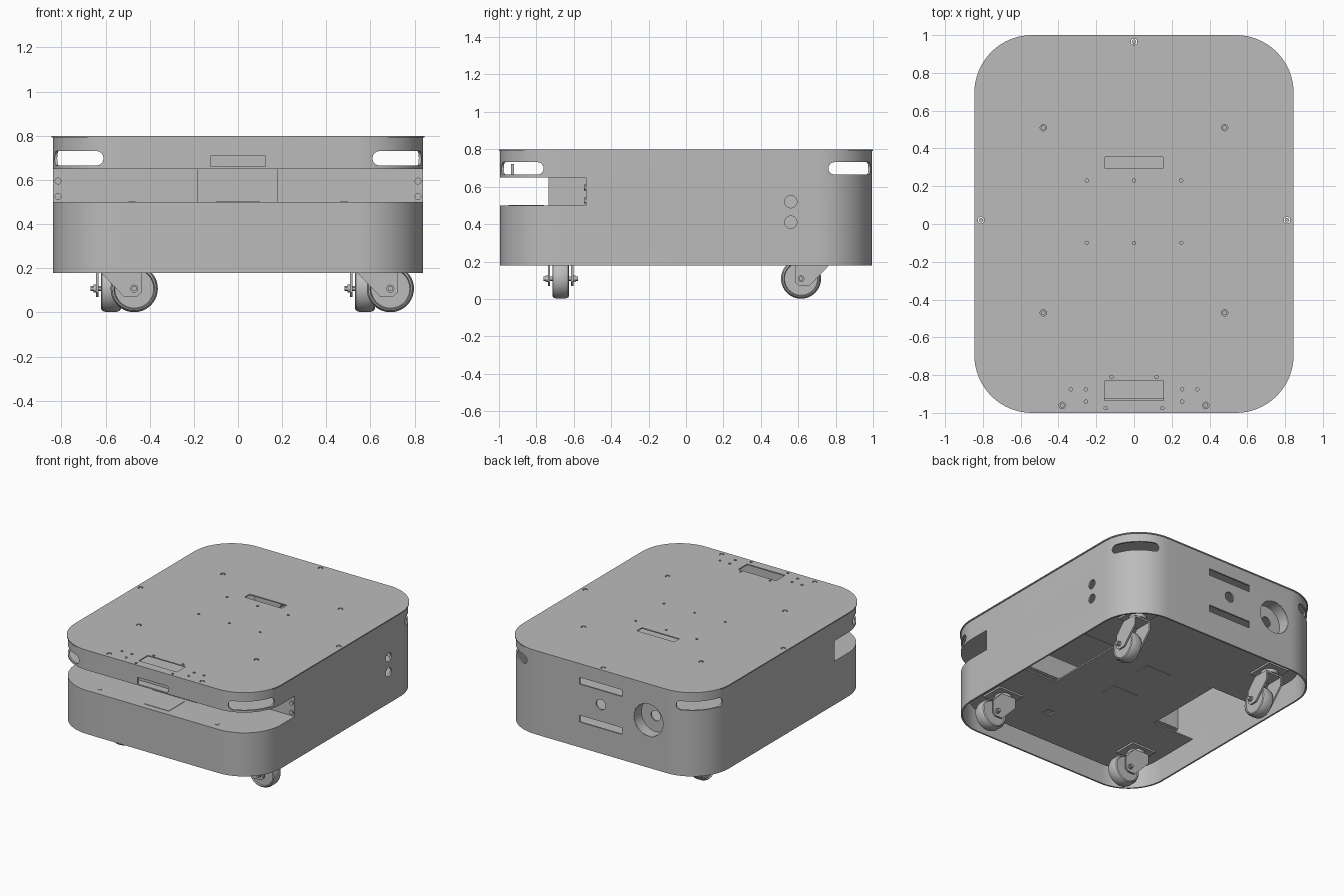
import bpy, bmesh
from math import pi, sin, cos, radians
from mathutils import Matrix

if "Cube" in bpy.data.objects:
    bpy.data.objects.remove(bpy.data.objects["Cube"])

grey = bpy.data.materials.new("plain grey")
grey.use_nodes = True
grey.diffuse_color = (0.5, 0.5, 0.5, 1)
grey.node_tree.nodes["Principled BSDF"].inputs["Base Color"].default_value = (0.5, 0.5, 0.5, 1)

UP = Matrix.Identity(4)
ALONG_Y = Matrix.Rotation(pi / 2, 4, 'X')          # plan (x, z), depth along -y
ALONG_X = Matrix(((0, 0, 1, 0), (1, 0, 0, 0), (0, 1, 0, 0), (0, 0, 0, 1)))  # plan (y, z)
made = []


# ---- helpers ----
def circle(u, v, r, n=24):
    return [(u + r * cos(2 * pi * i / n), v + r * sin(2 * pi * i / n)) for i in range(n)]


def rect(u0, u1, v0, v1):
    return [(u0, v0), (u1, v0), (u1, v1), (u0, v1)]


def outline(hx, hy, r, back=None, n=16):
    """Rounded rectangle; with back set, only the front part up to y = back."""
    pts = []
    for k, (sx, sy) in enumerate([(-1, -1), (1, -1), (1, 1), (-1, 1)]):
        if back is not None and sy > 0:
            pts.append((sx * hx, back))
            continue
        for i in range(n + 1):
            a = pi + (k + i / n) * pi / 2
            pts.append((sx * (hx - r) + r * cos(a), sy * (hy - r) + r * sin(a)))
    return pts


def prism(bm, pts, lo, hi, m=UP):
    a = [bm.verts.new(m @ Matrix.Translation((u, v, lo)).translation) for u, v in pts]
    b = [bm.verts.new(m @ Matrix.Translation((u, v, hi)).translation) for u, v in pts]
    bm.faces.new(a[::-1])
    bm.faces.new(b)
    for i in range(len(pts)):
        j = (i + 1) % len(pts)
        bm.faces.new((a[i], a[j], b[j], b[i]))


def ring(bm, outer, inner, lo, hi, m=UP):
    loops = [[bm.verts.new(m @ Matrix.Translation((u, v, w)).translation) for u, v in pts]
             for pts, w in ((outer, lo), (outer, hi), (inner, hi), (inner, lo))]
    n = len(outer)
    for k in range(4):
        p, q = loops[k], loops[(k + 1) % 4]
        for i in range(n):
            j = (i + 1) % n
            bm.faces.new((p[i], p[j], q[j], q[i]))


def finish(name, bm, cutter=None):
    for b in filter(None, (bm, cutter)):
        bmesh.ops.recalc_face_normals(b, faces=b.faces)
    me = bpy.data.meshes.new(name)
    bm.to_mesh(me)
    me.materials.append(grey)
    ob = bpy.data.objects.new(name, me)
    bpy.context.collection.objects.link(ob)
    if cutter:
        cut_me = bpy.data.meshes.new(name + "_cutter")
        cutter.to_mesh(cut_me)
        cut = bpy.data.objects.new(name + "_cutter", cut_me)
        cut.hide_render = True
        bpy.context.collection.objects.link(cut)
        mod = ob.modifiers.new("openings", 'BOOLEAN')
        mod.object, mod.operation, mod.solver = cut, 'DIFFERENCE', 'EXACT'
        deps = bpy.context.evaluated_depsgraph_get()
        baked = bpy.data.meshes.new_from_object(ob.evaluated_get(deps))
        ob.modifiers.clear()
        ob.data = baked
        bpy.data.objects.remove(cut)
    made.append(ob)
    return ob


def solid(name, pts, lo, hi, m=UP):
    bm = bmesh.new()
    prism(bm, pts, lo, hi, m)
    return finish(name, bm)


# ---- outer shell with its openings ----
HX, HY, R, WALL = 0.838, 0.995, 0.3, 0.012
shell, cut = bmesh.new(), bmesh.new()
ring(shell, outline(HX, HY, R), outline(HX - WALL, HY - WALL, R - WALL), 0.178, 0.794)
prism(cut, rect(-1, 1, -1.1, -0.535), 0.5, 0.65)                      # front scanner slot
for y_z in ((0.56, 0.52), (0.56, 0.41)):                              # side button holes
    prism(cut, circle(*y_z, 0.033), 0.7, 0.9, ALONG_X)
prism(cut, rect(-0.125, 0.125, 0.66, 0.708), 0.95, 1.05, ALONG_Y)     # front hand slot
for z in (0.67, 0.39):                                                # rear vents
    prism(cut, rect(-0.175, 0.175, z - 0.025, z + 0.025), -1.05, -0.95, ALONG_Y)
prism(cut, circle(0, 0.54, 0.038), -1.05, -0.95, ALONG_Y)
prism(cut, circle(-0.39, 0.53, 0.12, 48), -1.05, -0.95, ALONG_Y)

# corner grips: a stadium shape wrapped around each corner
for sx in (-1, 1):
    for sy in (-1, 1):
        side = []
        for r in (0.24, 0.36):
            loop = []
            for end, mid in ((1, 70), (-1, 19)):
                for i in range(9):
                    t = -pi / 2 + pi * i / 8
                    a = radians(mid) + end * 0.11 * cos(t)
                    loop.append(cut.verts.new((sx * (HX - R + r * cos(a)),
                                               sy * (HY - R + r * sin(a)),
                                               0.698 + end * 0.033 * sin(t))))
            side.append(loop)
        # strips across the stadium keep every face nearly flat
        n = len(side[0])
        for i in range(n):
            j = (i + 1) % n
            cut.faces.new((side[0][i], side[0][j], side[1][j], side[1][i]))
        for loop in side:
            ends = [e for e in cut.edges if e.verts[0] in loop and e.verts[1] in loop]
            bmesh.ops.triangle_fill(cut, edges=ends, use_beauty=True)
finish("outer_shell", shell, cut)

# ---- lid with screw holes and access windows ----
screws = [(0, 0.965)] + [(s * x, y) for s in (-1, 1) for x, y in
                         ((0.48, 0.51), (0.81, 0.02), (0.48, -0.47), (0.38, -0.96))]
holes = [(x, y) for x in (-0.25, 0, 0.25) for y in (0.23, -0.1)]
holes += [(s * x, y) for s in (-1, 1) for x, y in
          ((0.335, -0.875), (0.255, -0.875), (0.255, -0.94), (0.12, -0.81), (0.15, -0.975))]
lid, cut = bmesh.new(), bmesh.new()
prism(lid, outline(0.845, 1.0, 0.305), 0.792, 0.8)
for p in screws:
    prism(cut, circle(*p, 0.017, 16), 0.7, 0.9)
for p in holes:
    prism(cut, circle(*p, 0.009, 12), 0.7, 0.9)
prism(cut, rect(-0.153, 0.153, 0.295, 0.355), 0.7, 0.9)
prism(cut, rect(-0.155, 0.155, -0.935, -0.83), 0.7, 0.9)
finish("lid", lid, cut)
heads = bmesh.new()
for p in screws:
    prism(heads, circle(*p, 0.012, 12), 0.78, 0.797)
finish("lid_screws", heads)

# ---- front scanner bay ----
front = outline(HX - 0.005, HY - 0.005, R - 0.005, back=-0.53)
solid("bay_floor", front, 0.492, 0.5)
solid("bay_ceiling", front, 0.65, 0.657)
solid("bay_back_wall", rect(-0.835, 0.835, -0.535, -0.525), 0.5, 0.65)
solid("bay_centre_block", rect(-0.185, 0.18, -0.735, -0.535), 0.5, 0.65)
solid("bay_floor_plate", rect(-0.1, 0.1, -0.95, -0.76), 0.5, 0.503)
solid("hand_slot_backing", rect(-0.17, 0.17, -0.935, -0.92), 0.657, 0.72)
bolts = bmesh.new()
for s in (-1, 1):
    for z in (0.525, 0.595):
        prism(bolts, circle(s * 0.815, z, 0.016, 12), 0.535, 0.545, ALONG_Y)
    prism(bolts, circle(s * 0.48, -0.93, 0.015, 12), 0.5, 0.503)
finish("bay_screws", bolts)

# ---- round charging cup in the rear face ----
cup = bmesh.new()
rim = circle(-0.39, 0.53, 0.124, 48)
ring(cup, rim, circle(-0.39, 0.53, 0.118, 48), -0.993, -0.9, ALONG_Y)
ring(cup, rim, circle(-0.39, 0.53, 0.038, 48), -0.91, -0.9, ALONG_Y)
finish("charging_cup", cup)

# ---- base plate with side notches ----
base, cut = bmesh.new(), bmesh.new()
prism(base, outline(0.77, 0.95, 0.25), 0.3, 0.31)
for s in (-1, 1):
    prism(cut, rect(*sorted((s * 0.43, s * 0.9)), -0.31, 0.31), 0.2, 0.4)
prism(cut, rect(0.17, 0.23, -0.68, -0.62), 0.2, 0.4)
finish("base_plate", base, cut)
panels = bmesh.new()
for y in (-0.15, 0.2):
    prism(panels, rect(-0.1, 0.1, y - 0.06, y + 0.06), 0.296, 0.3)
finish("base_hatches", panels)


# ---- swivel casters: pivot at the origin, wheel trailing along +x ----
def caster(name, x, y, turn):
    wheel_x, wheel_z = 0.11, 0.108
    bm = bmesh.new()
    profile = [(-0.036, 0.088), (-0.045, 0.092), (-0.04, 0.1), (-0.022, 0.107),
               (0.022, 0.107), (0.04, 0.1), (0.045, 0.092), (0.036, 0.088)]
    loops = [[bm.verts.new((u + 0, w, v)) for u, v in circle(wheel_x, wheel_z, r, 40)]
             for w, r in profile]
    for p, q in zip(loops, loops[1:]):
        for i in range(40):
            j = (i + 1) % 40
            bm.faces.new((p[i], p[j], q[j], q[i]))
    bm.faces.new(loops[0])
    bm.faces.new(loops[-1])
    wheel = finish(name + "_wheel", bm)
    bm = bmesh.new()
    cheek = [(-0.05, 0.26), (-0.05, 0.19), (0.065, 0.07), (0.12, 0.07),
             (0.143, 0.09), (0.143, 0.18), (0.07, 0.26)]
    for w in (-0.068, 0.056):
        prism(bm, cheek, w, w + 0.012, ALONG_Y)
    prism(bm, rect(-0.05, 0.07, -0.068, 0.068), 0.25, 0.262)
    prism(bm, circle(0, 0, 0.06), 0.262, 0.287)
    prism(bm, rect(-0.1, 0.1, -0.085, 0.085), 0.287, 0.3)
    prism(bm, circle(wheel_x, wheel_z, 0.012, 12), -0.092, 0.092, ALONG_Y)
    for w in (-0.08, 0.068):
        prism(bm, circle(wheel_x, wheel_z, 0.018, 16), w, w + 0.012, ALONG_Y)
    fork = finish(name + "_fork", bm)
    for ob in (wheel, fork):
        ob.matrix_world = Matrix.Translation((x, y, 0)) @ Matrix.Rotation(turn, 4, 'Z')


for side, s in (("left", 1), ("right", -1)):
    caster("front_%s_caster" % side, s * 0.58, -0.67, 0)
    caster("rear_%s_caster" % side, s * 0.575, 0.725, -pi / 2)

# ---- smooth curved faces, keep edges crisp ----
bpy.ops.object.select_all(action='DESELECT')
for ob in made:
    ob.select_set(True)
bpy.context.view_layer.objects.active = made[0]
bpy.ops.object.shade_smooth_by_angle(angle=radians(30))
